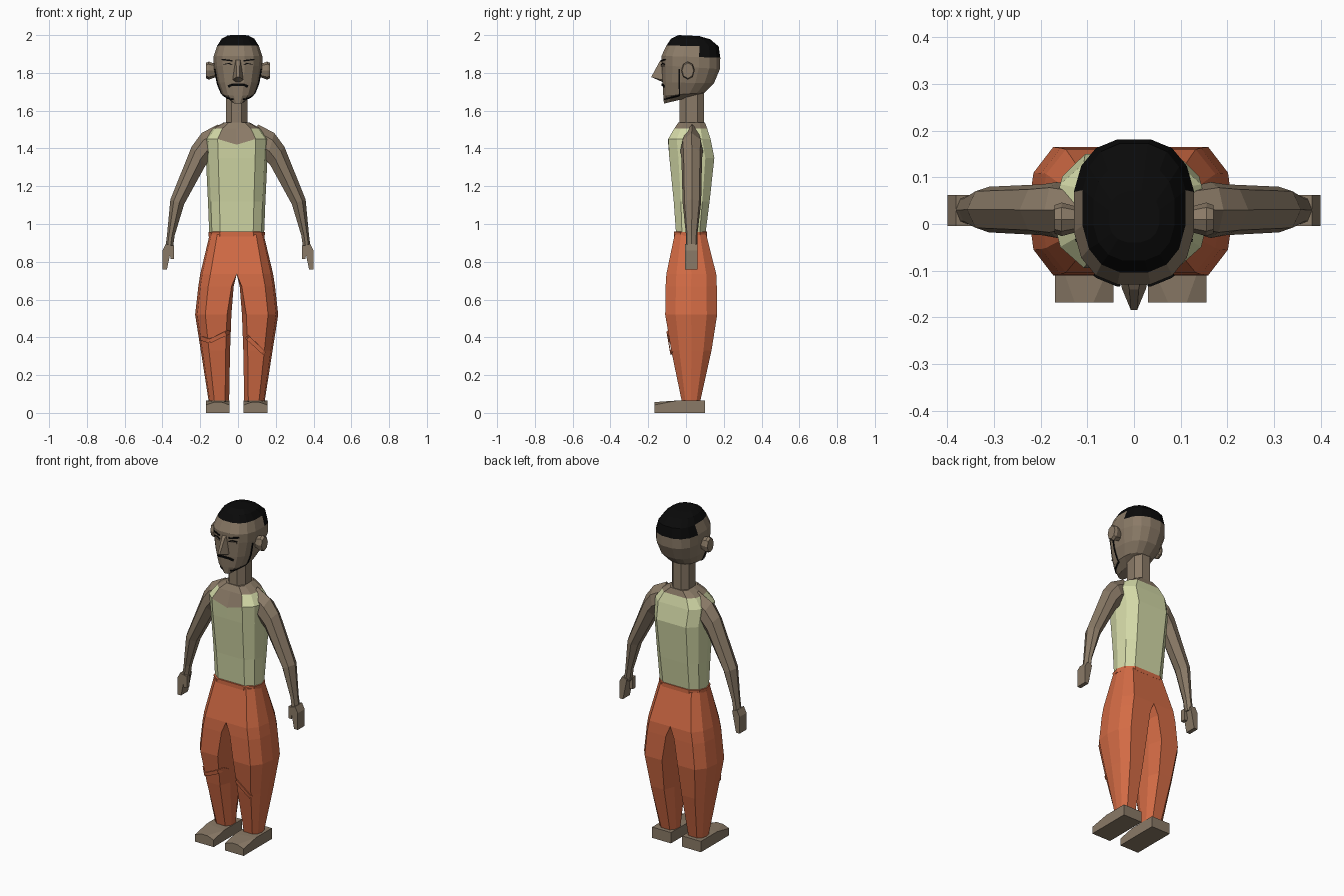
import bpy, bmesh, math
from mathutils import Vector
from mathutils.bvhtree import BVHTree

if "Cube" in bpy.data.objects:
    bpy.data.objects.remove(bpy.data.objects["Cube"])

CX = -0.007  # the body sits slightly left of the head


def material(name, rgb):
    m = bpy.data.materials.new(name)
    m.diffuse_color = (*rgb, 1)
    m.use_nodes = True
    m.node_tree.nodes["Principled BSDF"].inputs["Base Color"].default_value = m.diffuse_color
    return m


SKIN = material("skin", (0.255, 0.195, 0.135))
SHIRT = material("shirt", (0.66, 0.70, 0.39))
PANTS = material("pants", (0.66, 0.15, 0.06))
BLACK = material("black_hair", (0.003, 0.003, 0.003))


def finish(name, bm, mats, rule=None):
    bmesh.ops.recalc_face_normals(bm, faces=bm.faces[:])
    if rule:
        for f in bm.faces:
            f.material_index = rule(f.calc_center_median())
    me = bpy.data.meshes.new(name)
    bm.to_mesh(me)
    tree = BVHTree.FromBMesh(bm)
    bm.free()
    for m in mats:
        me.materials.append(m)
    ob = bpy.data.objects.new(name, me)
    bpy.context.collection.objects.link(ob)
    return ob, tree


def loft(name, rings, mats, rule=None, drop=None):
    bm = bmesh.new()
    vs = [[bm.verts.new(p) for p in r] for r in rings]
    n = len(vs[0])
    for a, b in zip(vs, vs[1:]):
        for i in range(n):
            j = (i + 1) % n
            bm.faces.new((a[i], a[j], b[j], b[i]))
    bm.faces.new(vs[0])
    bm.faces.new(vs[-1])
    if drop:
        bad = [f for f in bm.faces if all(drop(v.co) for v in f.verts)]
        bmesh.ops.delete(bm, geom=bad, context='FACES')
    return finish(name, bm, mats, rule)


def hull(name, pts, mat):
    bm = bmesh.new()
    for p in pts:
        bm.verts.new(p)
    r = bmesh.ops.convex_hull(bm, input=bm.verts[:])
    bmesh.ops.delete(bm, geom=list(set(r["geom_interior"])), context='VERTS')
    bmesh.ops.dissolve_limit(bm, angle_limit=0.02, verts=bm.verts[:], edges=bm.edges[:])
    return finish(name, bm, [mat])


def strip(name, tree, path, width, axis, mat, lift=0.003, steps=10):
    """Thin plate laid on a surface along a path; axis is the looking direction."""
    bm = bmesh.new()
    for (u0, z0), (u1, z1) in zip(path, path[1:]):
        side = Vector((z0 - z1, u1 - u0)).normalized() * width / 2
        prev = None
        for k in range(steps + 1):
            t = k / steps
            u, z = u0 + (u1 - u0) * t, z0 + (z1 - z0) * t
            pair = []
            for s in (-1, 1):
                a, b = u + side.x * s, z + side.y * s
                org = Vector((a, 0, b)) if axis.y else Vector((0, a, b))
                hit = tree.ray_cast(org - axis, axis)[0]
                if hit:
                    pair.append(bm.verts.new(hit - axis * lift))
            if len(pair) == 2 and prev:
                bm.faces.new((prev[0], pair[0], pair[1], prev[1]))
            prev = pair if len(pair) == 2 else None
    ob, _ = finish(name, bm, [mat])
    mod = ob.modifiers.new("thickness", 'SOLIDIFY')
    mod.thickness, mod.offset = 0.005, 0
    return ob


def oval(hw, yf, yb, zf, zb, n=16, power=0.8):
    """Squarish ring, tilted from front height to back height."""
    pts = []
    for i in range(n):
        a = 2 * math.pi * (i + 0.5) / n
        c, s = (math.copysign(abs(t) ** power, t) for t in (math.cos(a), math.sin(a)))
        k = (s + 1) / 2
        pts.append((hw * c, yf + (yb - yf) * k, zf + (zb - zf) * k))
    return pts


# Head with cropped hair
head, head_tree = loft("head", [
    oval(0.035, -0.118, 0.04, 1.637, 1.675),
    oval(0.085, -0.122, 0.10, 1.68, 1.695),
    oval(0.112, -0.126, 0.15, 1.75, 1.745),
    oval(0.130, -0.130, 0.182, 1.84, 1.82),
    oval(0.131, -0.132, 0.184, 1.89, 1.88),
    oval(0.112, -0.106, 0.175, 1.945, 1.94),
    oval(0.088, -0.08, 0.13, 1.982, 1.978),
    oval(0.055, -0.04, 0.07, 2.0, 1.995)], [SKIN, BLACK],
    lambda c: int(c.z > 1.945 or (c.z > 1.89 and c.y > 0.085)))

# Nose
hull("nose", [(s * x, y, z) for s in (-1, 1) for x, y, z in (
    (0.014, -0.12, 1.875), (0.010, -0.14, 1.86), (0.030, -0.115, 1.765),
    (0.026, -0.138, 1.765), (0.007, -0.184, 1.778), (0.010, -0.12, 1.75))], SKIN)

FRONT = Vector((0, 1, 0))
for s, tag in ((-1, "left"), (1, "right")):
    # Ears
    ear = [(s * x, 0.01 + r * 0.036 * math.cos(a), 1.812 + r * 0.048 * math.sin(a))
           for x, r in ((0.115, 0.7), (0.155, 1.0), (0.17, 0.85))
           for a in [math.pi * k / 4 for k in range(8)]]
    hull("ear_" + tag, ear, SKIN)
    # Brows, eyelids and jaw line
    strip("brow_" + tag, head_tree, [(s * 0.03, 1.864), (s * 0.085, 1.871)], 0.007, FRONT, BLACK)
    strip("eyelid_" + tag, head_tree, [(s * 0.03, 1.842), (s * 0.05, 1.85), (s * 0.075, 1.845)],
          0.004, FRONT, BLACK)
    strip("eye_" + tag, head_tree, [(s * 0.032, 1.838), (s * 0.072, 1.838)], 0.009, FRONT, SKIN)
    strip("jaw_line_" + tag, head_tree, [(-0.035, 1.82), (-0.035, 1.68), (-0.115, 1.66)],
          0.006, Vector((-s, 0, 0)), BLACK)
strip("moustache", head_tree, [(-0.052, 1.728), (-0.03, 1.738), (0.03, 1.738), (0.052, 1.728)],
      0.012, FRONT, BLACK)

# Neck
loft("neck", [[(CX + x, y, z) for x, y, _ in oval(0.06, -0.04, 0.10, 0, 0, 8, 0.85)]
              for z in (1.49, 1.70)], [SKIN])


def torso_ring(hw, yf, yb, z, dip=0.0):
    d = yb - yf
    half = [(0.6, 0), (0.9, 0.2), (1, 0.5), (0.9, 0.8), (0.6, 1)]
    right = [(CX + hw * x, yf + d * t, z) for x, t in half]
    left = [(CX - hw * x, yf + d * t, z) for x, t in reversed(half)]
    return [(CX, yf, z - dip)] + right + [(CX, yb, z)] + left


# Torso: vest with a low neckline, bare upper chest
def vest(c):
    neckline = c.z > 1.44 and c.y < 0 and abs(c.x - CX) < 0.06
    return 0 if c.z > 1.515 or neckline else 1


loft("torso", [torso_ring(0.145, -0.052, 0.102, 0.94),
               torso_ring(0.152, -0.065, 0.125, 1.12),
               torso_ring(0.163, -0.088, 0.150, 1.35),
               torso_ring(0.168, -0.094, 0.130, 1.45, 0.03),
               torso_ring(0.125, -0.062, 0.112, 1.506),
               torso_ring(0.068, -0.04, 0.10, 1.538)], [SKIN, SHIRT], vest)

# Waistband
loft("waistband", [torso_ring(w, -0.063, 0.11, z) for w, z in
                   ((0.148, 0.935), (0.15, 0.957), (0.14, 0.959))], [PANTS])


def leg_ring(s, xi, xo, yf, yb, z, c):
    w, d = xo - xi, yb - yf
    half = [(0, 0.3), (c, 0), (0.72, 0), (0.94, 0.2), (1, 0.5), (0.94, 0.8), (0.72, 1), (c, 1), (0, 0.7)]
    return [(CX + s * (xi + w * x), yf + d * t, z) for x, t in half]


for s, tag in ((-1, "left"), (1, "right")):
    # Baggy trouser leg, joined at the hips
    _, tree = loft("trouser_leg_" + tag, [leg_ring(s, *r) for r in (
        (0.04, 0.148, -0.022, 0.075, 0.06, 0.2),
        (0.035, 0.19, -0.078, 0.135, 0.33, 0.15),
        (0.028, 0.22, -0.11, 0.165, 0.52, 0.12),
        (0.016, 0.203, -0.108, 0.163, 0.67, 0.06),
        (0.0, 0.193, -0.104, 0.16, 0.735, 0.0),
        (0.0, 0.143, -0.06, 0.107, 0.945, 0.0))], [PANTS],
        drop=lambda v: abs(v.x - CX) < 0.001)
    # Fold at the knee
    fold = [(-0.195, 0.395), (-0.15, 0.38), (-0.045, 0.43)] if s < 0 else [(0.045, 0.405), (0.14, 0.315)]
    strip("knee_fold_" + tag, tree, fold, 0.022, FRONT, PANTS, 0.006)

    # Foot with a sloping toe
    hull("foot_" + tag, [(CX + s * x, y, z) for x, y, z in (
        (0.037, 0.10, 0), (0.162, 0.10, 0), (0.037, 0.10, 0.065), (0.162, 0.10, 0.065),
        (0.037, -0.168, 0), (0.162, -0.168, 0), (0.037, -0.168, 0.042), (0.162, -0.168, 0.042),
        (0.037, -0.07, 0.064), (0.162, -0.05, 0.065), (0.08, -0.168, 0.057), (0.12, -0.168, 0.057))], SKIN)

    # Arm: rings given by inner and outer points and depth
    rings = []
    for xi, zi, xo, zo, yf, yb in ((0.09, 1.37, 0.105, 1.528, -0.01, 0.075),
                                   (0.15, 1.335, 0.192, 1.482, -0.03, 0.09),
                                   (0.172, 1.31, 0.245, 1.41, -0.024, 0.085),
                                   (0.285, 1.105, 0.358, 1.13, -0.018, 0.08),
                                   (0.335, 0.94, 0.376, 0.94, 0.0, 0.06),
                                   (0.345, 0.87, 0.385, 0.87, 0.0, 0.06)):
        shape = [(0, 0.3), (0.35, 0), (0.75, 0.1), (1, 0.5), (0.75, 0.9), (0.35, 1), (0, 0.7)]
        rings.append([(s * (xi + (xo - xi) * k), yf + (yb - yf) * t, zi + (zo - zi) * k)
                      for k, t in shape])
    loft("arm_" + tag, rings, [SKIN])

    # Hand and thumb
    hull("hand_" + tag, [(s * x, y, z) for y in (-0.004, 0.062) for x, z in (
        (0.35, 0.885), (0.382, 0.895), (0.365, 0.865), (0.4, 0.86), (0.4, 0.76), (0.376, 0.76))], SKIN)
    hull("thumb_" + tag, [(s * x, y, z) for y in (-0.004, 0.024) for x, z in (
        (0.338, 0.885), (0.362, 0.885), (0.338, 0.815), (0.358, 0.815))], SKIN)
